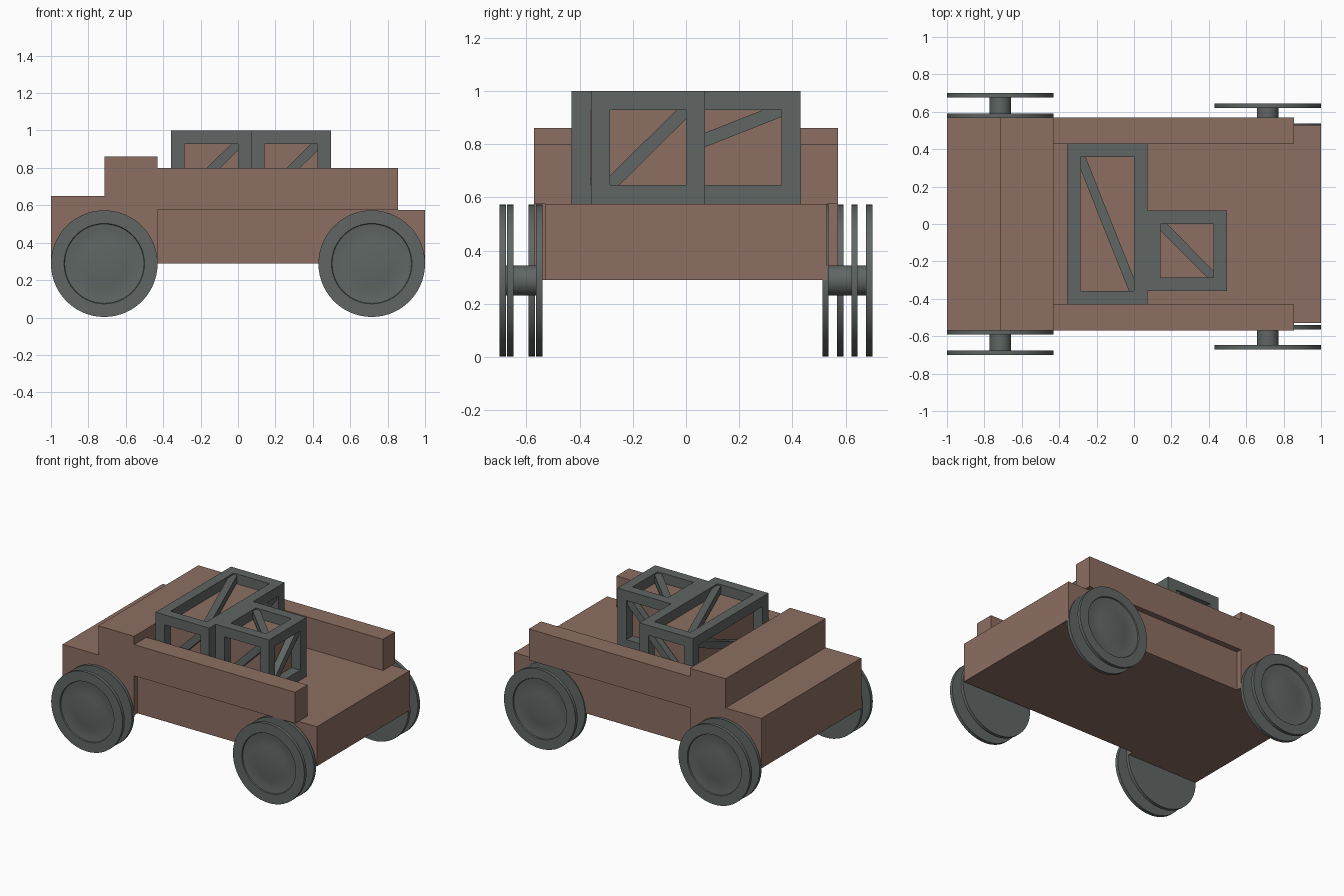
import bpy, bmesh, math
from mathutils import Vector, Matrix

if "Cube" in bpy.data.objects:
    bpy.data.objects.remove(bpy.data.objects["Cube"])


def material(name, rgb):
    m = bpy.data.materials.new(name)
    m.diffuse_color = (*rgb, 1)
    m.use_nodes = True
    m.node_tree.nodes["Principled BSDF"].inputs["Base Color"].default_value = m.diffuse_color
    return m


BROWN = material("brown paint", (0.266, 0.156, 0.122))
GREY = material("dark grey metal", (0.115, 0.133, 0.127))


def finish(bm, name, mat):
    bmesh.ops.recalc_face_normals(bm, faces=bm.faces[:])
    me = bpy.data.meshes.new(name)
    bm.to_mesh(me)
    bm.free()
    me.materials.append(mat)
    ob = bpy.data.objects.new(name, me)
    bpy.context.collection.objects.link(ob)
    return ob


def add_box(bm, lo, hi):
    lo, hi = Vector(lo), Vector(hi)
    mat = Matrix.Translation((lo + hi) / 2) @ Matrix.Diagonal((*(hi - lo), 1))
    bmesh.ops.create_cube(bm, size=1, matrix=mat)


def box(name, lo, hi, mat=BROWN):
    bm = bmesh.new()
    add_box(bm, lo, hi)
    return finish(bm, name, mat)


def add_brace(bm, a, b, normal, width=0.05, depth=0.05):
    """Diagonal strut from a to b lying in the plane with this normal."""
    a, b, n = Vector(a), Vector(b), Vector(normal)
    d = (b - a).normalized()
    rot = Matrix((d, n.cross(d), n)).transposed().to_4x4()
    mat = (Matrix.Translation((a + b) / 2) @ rot
           @ Matrix.Diagonal(((b - a).length, width, depth, 1)))
    bmesh.ops.create_cube(bm, size=1, matrix=mat)


def prism(name, profile, half_width):
    """Side profile (x, z) extruded across y."""
    bm = bmesh.new()
    f = bm.faces.new([bm.verts.new((x, -half_width, z)) for x, z in profile])
    g = bmesh.ops.extrude_face_region(bm, geom=[f])["geom"]
    bmesh.ops.translate(bm, vec=(0, 2 * half_width, 0),
                        verts=[v for v in g if isinstance(v, bmesh.types.BMVert)])
    return finish(bm, name, BROWN)


# Body: stepped nose, narrower bed and overhanging side walls
prism("nose", [(-1, 0.29), (-0.43, 0.29), (-0.43, 0.86),
               (-0.715, 0.86), (-0.715, 0.65), (-1, 0.65)], 0.57)
box("bed", (-0.43, -0.53, 0.29), (1, 0.53, 0.575))
for side, y in (("right", -0.57), ("left", 0.43)):
    box("side_wall_" + side, (-0.43, y, 0.575), (0.855, y + 0.14, 0.80))


# Cage: box frame with braced openings around a brown core
def cage(name, lo, hi, t=0.071):
    (x0, y0, z0), (x1, y1, z1) = lo, hi
    a, b = (x0 + t, y0 + t, z0 + t), (x1 - t, y1 - t, z1 - t)
    h = t / 2
    bm = bmesh.new()
    for px in (x0, b[0]):
        for py in (y0, b[1]):
            add_box(bm, (px, py, z0), (px + t, py + t, z1))
    for pz in (z0, b[2]):
        for py in (y0, b[1]):
            add_box(bm, (a[0], py, pz), (b[0], py + t, pz + t))
        for px in (x0, b[0]):
            add_box(bm, (px, a[1], pz), (px + t, b[1], pz + t))
    for px in (x0 + h, x1 - h):
        add_brace(bm, (px, a[1], a[2]), (px, b[1], b[2]), (1, 0, 0))
    for py in (y0 + h, y1 - h):
        add_brace(bm, (a[0], py, a[2]), (b[0], py, b[2]), (0, 1, 0))
    add_brace(bm, (a[0], b[1], z1 - h), (b[0], a[1], z1 - h), (0, 0, 1))
    finish(bm, name + "_frame", GREY)
    box(name + "_core", (a[0], a[1], z0), b)


cage("front_cage", (-0.357, -0.43, 0.575), (0.071, 0.43, 1.0))
cage("rear_cage", (0.071, -0.357, 0.575), (0.497, 0.071, 1.0))

# Wheels: two thin discs on a hub, turned from one profile (radius, depth)
PROFILE = [(0.0, -0.004), (0.06, -0.005), (0.11, -0.009), (0.145, -0.013),
           (0.18, -0.012), (0.212, -0.008), (0.215, 0.0), (0.285, 0.0),
           (0.285, -0.024), (0.057, -0.024), (0.057, -0.109),
           (0.285, -0.109), (0.285, -0.133), (0.0, -0.133)]


def wheel(name, x, y, sign):
    bm = bmesh.new()
    pts = [bm.verts.new((x + r, y + sign * d, 0.288)) for r, d in PROFILE]
    edges = [bm.edges.new(p) for p in zip(pts, pts[1:])]
    bmesh.ops.spin(bm, geom=pts + edges, cent=(x, y, 0.288), axis=(0, 1, 0),
                   angle=2 * math.pi, steps=56, use_duplicate=False)
    bmesh.ops.remove_doubles(bm, verts=bm.verts[:], dist=0.0005)
    ob = finish(bm, name, GREY)
    bpy.ops.object.select_all(action='DESELECT')
    bpy.context.view_layer.objects.active = ob
    ob.select_set(True)
    bpy.ops.object.shade_smooth_by_angle(angle=math.radians(30))


for name, x, y, sign in (("front_left", -0.715, 0.70, 1),
                         ("front_right", -0.715, -0.70, -1),
                         ("rear_left", 0.715, 0.645, 1),
                         ("rear_right", 0.715, -0.672, -1)):
    wheel("wheel_" + name, x, y, sign)
